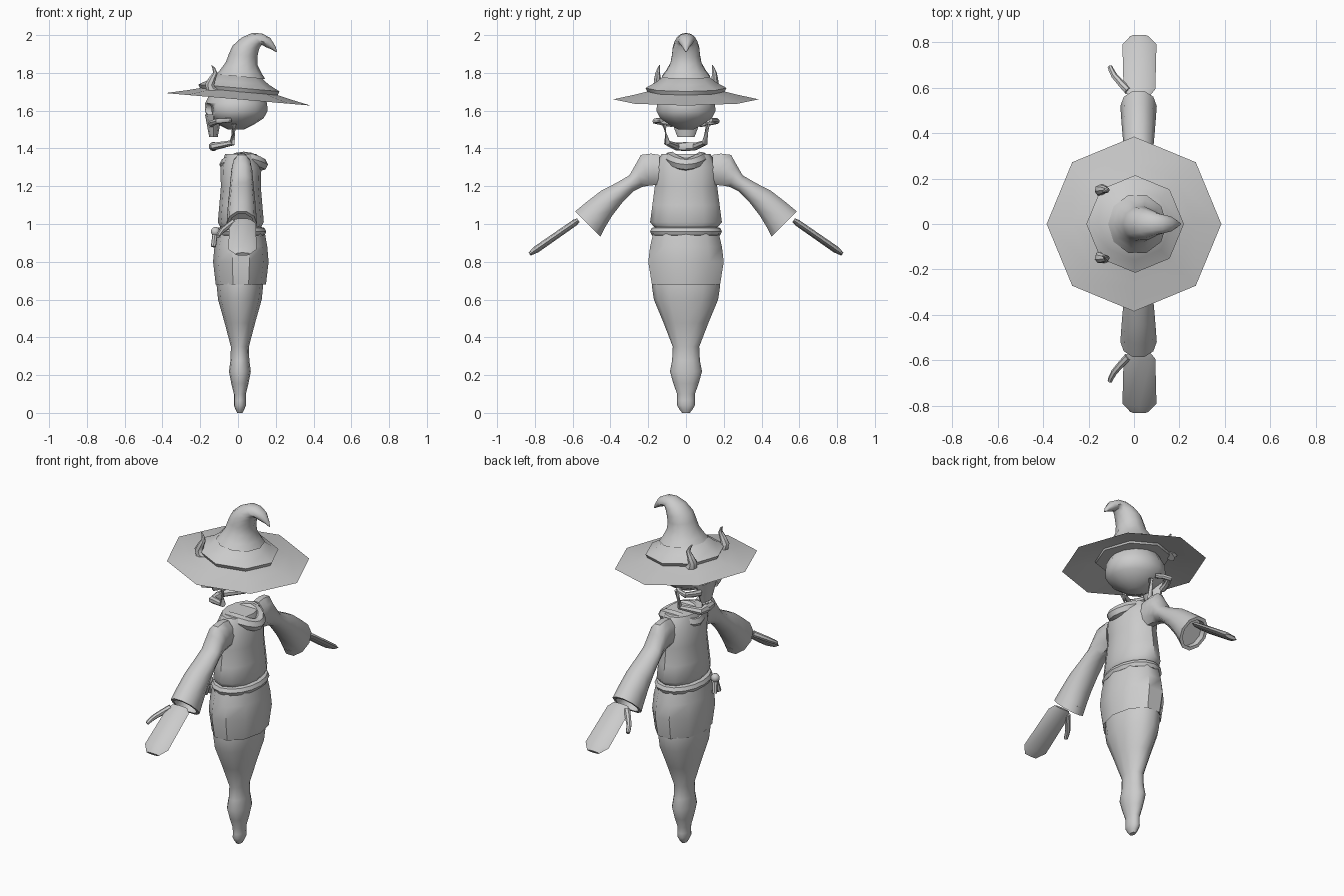
import bpy
import bmesh
import math
from mathutils import Vector

cube = bpy.data.objects.get("Cube")
if cube:
    bpy.data.objects.remove(cube, do_unlink=True)

grey = bpy.data.materials.new("plain_grey")
grey.use_nodes = True
grey.diffuse_color = (0.6, 0.6, 0.6, 1)
grey.node_tree.nodes["Principled BSDF"].inputs["Base Color"].default_value = grey.diffuse_color

SIDES = ((1, "left"), (-1, "right"))


def smooth(keys, steps=2):
    """Points on a smooth curve through the keys."""
    points = [Vector(key) for key in keys]
    points = [points[0]] + points + [points[-1]]
    curve = []
    for a, b, c, d in zip(points, points[1:], points[2:], points[3:]):
        for step in range(steps):
            t = step / steps
            bend = (a * 2 - b * 5 + c * 4 - d) * t * t
            twist = (b * 3 - a - c * 3 + d) * t * t * t
            curve.append(b + ((c - a) * t + bend + twist) / 2)
    curve.append(points[-1])
    return curve


def circle(count):
    """Cosine and sine of evenly spaced angles."""
    angles = [math.tau * i / count for i in range(count)]
    return [(math.cos(angle), math.sin(angle)) for angle in angles]


def shade(obj):
    bpy.ops.object.select_all(action='DESELECT')
    obj.select_set(True)
    bpy.context.view_layer.objects.active = obj
    bpy.ops.object.shade_smooth_by_angle(angle=math.radians(45))


def loft(name, rings, sides, caps=True, loop=False):
    """Skin rings given as (centre, first radius vector, second radius vector)."""
    bm = bmesh.new()
    rows = []
    for centre, u, v in rings:
        u, v, centre = Vector(u), Vector(v), Vector(centre)
        rows.append([bm.verts.new(centre + u * c + v * s) for c, s in circle(sides)])
    pairs = list(zip(rows, rows[1:]))
    if loop:
        pairs.append((rows[-1], rows[0]))
    for low, high in pairs:
        for i in range(sides):
            bm.faces.new((low[i - 1], low[i], high[i], high[i - 1]))
    if caps and not loop:
        bm.faces.new(rows[0])
        bm.faces.new(rows[-1])
    bmesh.ops.recalc_face_normals(bm, faces=bm.faces)
    mesh = bpy.data.meshes.new(name)
    bm.to_mesh(mesh)
    bm.free()
    mesh.materials.append(grey)
    obj = bpy.data.objects.new(name, mesh)
    bpy.context.collection.objects.link(obj)
    shade(obj)
    return obj


def stack(name, profile, sides, x=0.015, ratio=0.68, tilt=0, caps=True):
    """Upright shape from (height, half width) pairs; ratio gives its depth."""
    rings = []
    for z, width in profile:
        depth = width * ratio
        rings.append(((x, 0, z), (depth, 0, -tilt * depth), (0, width, 0)))
    return loft(name, rings, sides, caps)


def tube(name, path, radius, taper=0.0, sides=7, loop=False):
    """Round strand along a path, thinning by the taper towards its end."""
    points = [Vector(point) for point in path]
    last = len(points) - 1
    rings = []
    for i, point in enumerate(points):
        if loop:
            along = points[(i + 1) % len(points)] - points[i - 1]
        else:
            along = points[min(i + 1, last)] - points[max(i - 1, 0)]
        along.normalize()
        across = along.cross(Vector((1, 0, 0) if abs(along.z) > 0.8 else (0, 0, 1))).normalized()
        size = radius * (1 - taper * i / last)
        rings.append((point, across * size, along.cross(across) * size))
    return loft(name, rings, sides, loop=loop)


def roll(name, x, z, depth, width, sag, radius):
    """Closed round band about the body, hanging lower at front and back."""
    path = [(x + depth * c, width * s, z - sag * c * c) for c, s in circle(16)]
    return tube(name, path, radius, loop=True)


def ball(name, location, radius):
    bpy.ops.mesh.primitive_uv_sphere_add(segments=10, ring_count=6, radius=radius, location=location)
    obj = bpy.context.object
    obj.name = name
    obj.data.materials.append(grey)
    shade(obj)
    return obj


# Tapering lower body ending in a small ball
stack("tail", smooth([(0, 0.02), (0.04, 0.047), (0.1, 0.047), (0.22, 0.085), (0.35, 0.07),
                      (0.6, 0.17), (0.72, 0.18)]), 12, x=0.01)

# Skirt with a turned-in hem
stack("skirt", [(0.7, 0.17), (0.68, 0.19), (0.8, 0.21), (0.88, 0.2), (0.96, 0.18)], 10, ratio=0.7)

# Belt with a knot and hanging ends
roll("belt", x=0.015, z=0.96, depth=0.11, width=0.165, sag=0, radius=0.025)
knot = Vector((-0.12, -0.1, 0.96))
ball("belt_knot", knot, 0.025)
for side, label in SIDES:
    tube(label + "_belt_end", [knot, knot + Vector((-0.01, side * 0.02, -0.08))], 0.014)

# Tunic with a flared hem, and a hood draped around the neck
stack("tunic", [(0.985, 0.17), (1.01, 0.19), (1.1, 0.178), (1.2, 0.165), (1.3, 0.17), (1.37, 0.13)],
      12, ratio=0.64)
roll("hood", x=0.03, z=1.35, depth=0.095, width=0.08, sag=0.035, radius=0.034)

# Sleeve outline from shoulder to cuff: upper y and z, lower y and z
sleeve = smooth([(0.14, 1.37, 0.14, 1.2), (0.24, 1.37, 0.19, 1.2), (0.3, 1.26, 0.28, 1.17),
                 (0.45, 1.18, 0.39, 1.04), (0.59, 1.07, 0.45, 0.93)])

for side, label in SIDES:
    rings = []
    for upper_y, upper_z, lower_y, lower_z in sleeve:
        centre = Vector((0.02, side * (upper_y + lower_y) / 2, (upper_z + lower_z) / 2))
        reach = Vector((0, side * (upper_y - lower_y) / 2, (upper_z - lower_z) / 2))
        rings.append((centre, Vector((0.05 + 0.15 * lower_y ** 2, 0, 0)), reach))
    # Hollow cuff opening
    centre, width, reach = rings[-1]
    along = Vector((0, side * 0.82, -0.57))
    for depth in (0, 0.04):
        rings.append((centre - along * depth, width * 0.8, reach * 0.8))
    loft(label + "_sleeve", rings, 10)

    # Flat mitten hand with a thumb
    across = Vector((0, side * 0.57, 0.82))
    wrist = Vector((0.024, side * 0.57, 1.02))
    loft(label + "_hand", [(wrist + along * reach, (width, 0, 0), across * width / 4)
                           for reach, width in ((0, 0.05), (0.03, 0.07), (0.27, 0.075), (0.315, 0.04))], 8)
    thumb = [wrist + along * reach - Vector((out, 0, 0))
             for reach, out in ((0.02, 0.05), (0.1, 0.11), (0.15, 0.13))]
    tube(label + "_thumb", smooth(thumb), 0.018, taper=0.4)

# Skull with eye hollows, and the upper jaw
skull = stack("skull", smooth([(1.5, 0.04), (1.56, 0.14), (1.64, 0.158), (1.76, 0.09)]), 14,
              x=-0.01, ratio=1.04)
stack("upper_jaw", [(1.46, 0.045), (1.5, 0.06), (1.58, 0.09)], 8, x=-0.13, ratio=0.5)

for side, label in SIDES:
    cutter = ball(label + "_eye_cutter", (-0.16, side * 0.06, 1.6), 0.04)
    cutter.hide_render = True
    cutter.hide_set(True)
    hollow = skull.modifiers.new(label + "_eye_hollow", 'BOOLEAN')
    hollow.operation = 'DIFFERENCE'
    hollow.object = cutter

    # Cheekbone, half of the hanging jaw, and a horn through the hat
    tube(label + "_cheekbone", smooth([(-0.14, side * 0.07, 1.53), (-0.11, side * 0.165, 1.545),
                                       (-0.04, side * 0.13, 1.55)]), 0.018, taper=0.3)
    tube(label + "_lower_jaw", [(-0.02, side * 0.115, 1.53), (-0.03, side * 0.1, 1.43),
                                (-0.13, side * 0.05, 1.41), (-0.13, 0, 1.41)], 0.013, taper=-0.9)
    tube(label + "_horn", smooth([(-0.13, side * 0.14, 1.7), (-0.15, side * 0.15, 1.74),
                                  (-0.12, side * 0.15, 1.8), (-0.14, side * 0.14, 1.84)]), 0.035, taper=0.95)

# Wide eight-sided brim and the lower tier of the hat, both tilted
stack("hat_brim", [(1.66, 0.385), (1.685, 0.27), (1.71, 0.17)], 8, x=0, ratio=1, tilt=0.086, caps=False)
stack("hat_band", [(1.69, 0.2), (1.72, 0.215), (1.75, 0.16), (1.79, 0.11)], 8, x=0.005, ratio=1, tilt=0.086)

# Crown curling over to a drooping point: x, height, radius and lean
crown = smooth([(0.015, 1.78, 0.13, 0.1), (0.02, 1.85, 0.084, 0.1), (0.04, 1.93, 0.07, 0.2),
                (0.1, 1.98, 0.04, 0.9), (0.16, 1.96, 0.027, 2), (0.205, 1.91, 0.003, 3)])
loft("hat_crown", [((x, 0, z), (size * math.cos(lean), 0, -size * math.sin(lean)),
                    (0, size * (1 + 0.3 * math.sin(lean)), 0)) for x, z, size, lean in crown], 10)
